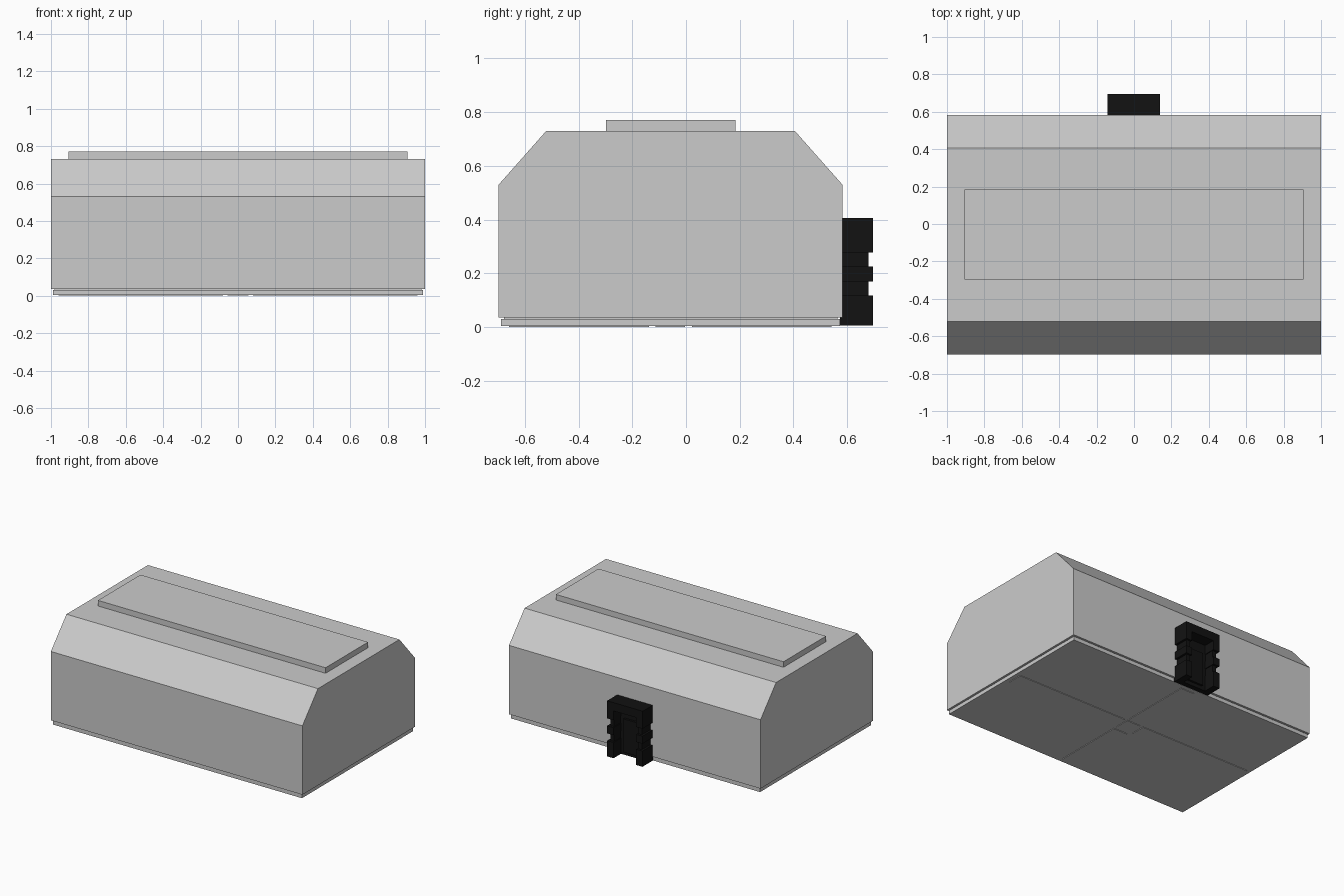
import bpy, bmesh

if "Cube" in bpy.data.objects:
    bpy.data.objects.remove(bpy.data.objects["Cube"])

black = bpy.data.materials.new("black_plastic")
black.diffuse_color = (0.006, 0.006, 0.006, 1)
black.use_nodes = True
black.node_tree.nodes["Principled BSDF"].inputs["Base Color"].default_value = black.diffuse_color


def box(name, x, y, z, mat=None):
    """Axis-aligned box from (min, max) ranges."""
    bm = bmesh.new()
    bmesh.ops.create_cube(bm, size=1)
    for v in bm.verts:
        v.co = [(r[0] + r[1]) / 2 + c * (r[1] - r[0]) for r, c in zip((x, y, z), v.co)]
    return finish(name, bm, mat)


def finish(name, bm, mat=None):
    bmesh.ops.recalc_face_normals(bm, faces=bm.faces)
    me = bpy.data.meshes.new(name)
    bm.to_mesh(me)
    bm.free()
    ob = bpy.data.objects.new(name, me)
    bpy.context.collection.objects.link(ob)
    if mat:
        me.materials.append(mat)
    return ob


# Chamfered main housing, extruded along x
profile = [(-0.697, 0.035), (-0.697, 0.53), (-0.52, 0.73),
           (0.405, 0.73), (0.582, 0.53), (0.582, 0.035)]
bm = bmesh.new()
face = bm.faces.new([bm.verts.new((-1, y, z)) for y, z in profile])
ext = bmesh.ops.extrude_face_region(bm, geom=[face])
bmesh.ops.translate(bm, vec=(2, 0, 0),
                    verts=[g for g in ext["geom"] if isinstance(g, bmesh.types.BMVert)])
finish("housing", bm)

# Raised top plate, base plate and the recessed seam between base and housing
box("top_plate", (-0.905, 0.905), (-0.298, 0.185), (0.73, 0.77))
box("base_plate", (-0.99, 0.99), (-0.688, 0.573), (0.004, 0.03))
box("seam", (-0.98, 0.98), (-0.678, 0.563), (0.03, 0.035))

# Thin cross of pads underneath
cy, w, gap = -0.058, 0.055, 0.08
pad_z = (0.0, 0.004)
box("centre_pad", (-w, w), (cy - w, cy + w), pad_z)
for s in (-1, 1):
    box("long_pad", sorted((s * gap, s * 0.96)), (cy - w, cy + w), pad_z)
    box("short_pad", (-w, w), sorted((cy + s * gap, cy + s * 0.6)), pad_z)

# Rear clip: back panel, top cap and two notched side rails
box("clip_back", (-0.12, 0.12), (0.573, 0.61), (0.005, 0.40), black)
box("clip_panel", (-0.06, 0.06), (0.61, 0.625), (0.03, 0.27), black)
box("clip_cap", (-0.142, 0.14), (0.582, 0.695), (0.345, 0.405), black)
for s in (-1, 1):
    box("clip_rail", sorted((s * 0.095, s * 0.125)), (0.573, 0.68), (0.005, 0.40), black)
    for z in ((0.005, 0.118), (0.17, 0.225), (0.278, 0.40)):
        box("clip_rib", sorted((s * 0.09, s * 0.14)), (0.573, 0.695), z, black)
